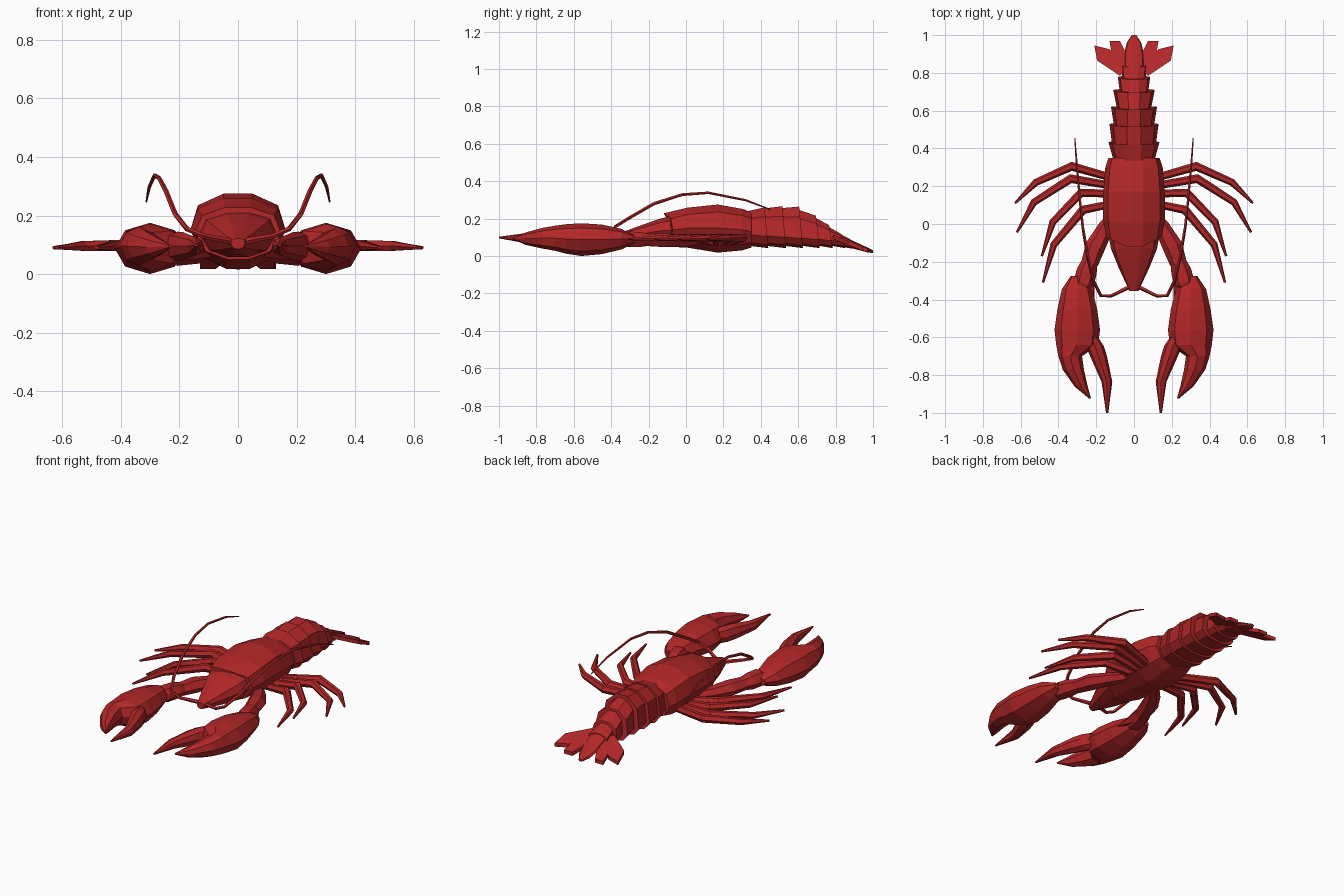
import bpy, bmesh, math
from mathutils import Vector

red = bpy.data.materials.new("shell red")
red.diffuse_color = (0.45, 0.02, 0.021, 1)


def loft(name, rings, mirror=False):
    """Skin equal-length rings of points, cap both ends."""
    bm = bmesh.new()
    vs = [[bm.verts.new(p) for p in r] for r in rings]
    n = len(vs[0])
    for a, b in zip(vs, vs[1:]):
        for i in range(n):
            bm.faces.new((a[i], a[(i + 1) % n], b[(i + 1) % n], b[i]))
    bm.faces.new(vs[0])
    bm.faces.new(vs[-1])
    bmesh.ops.recalc_face_normals(bm, faces=bm.faces)
    me = bpy.data.meshes.new(name)
    bm.to_mesh(me)
    bm.free()
    me.materials.append(red)
    ob = bpy.data.objects.new(name, me)
    bpy.context.collection.objects.link(ob)
    if mirror:
        ob.modifiers.new("mirror", 'MIRROR').use_mirror_merge = False
    return ob


def shell(y, w, zt, zs, zb, v=0, lean=0):
    """Body cross-section; v pushes the centre forward, lean pushes the bottom back."""
    half = [(.3, zt), (.84, zs + .68 * (zt - zs)), (1, zs),
            (.75, zb + .3 * (zs - zb)), (.25, zb)]
    pts = half + [(-x, z) for x, z in reversed(half)]
    return [(x * w, y - v * (1 - abs(x)) + lean * (zt - z) / (zt - zb), z) for x, z in pts]


def oct_ring(y, x0, x1, zt, zb):
    """Octagonal claw cross-section between x0 and x1."""
    return [((x0 + x1) / 2 + (x1 - x0) / 2 * math.cos(i * math.pi / 4), y,
             (zt + zb) / 2 + (zt - zb) / 2 * math.sin(i * math.pi / 4)) for i in range(8)]


def tube(name, path, n=6, flat=1.0):
    """Tapered limb through (x, y, z, radius) points, mirrored."""
    P = [Vector(p[:3]) for p in path]
    rings = []
    for i, p in enumerate(P):
        t = (P[min(i + 1, len(P) - 1)] - P[max(i - 1, 0)]).normalized()
        s = t.cross(Vector((0, 0, 1))).normalized()
        u = s.cross(t)
        r = path[i][3]
        rings.append([p + r * (math.cos(a) * s + flat * math.sin(a) * u)
                      for a in (2 * math.pi * k / n for k in range(n))])
    return loft(name, rings, True)


# carapace and head with pointed snout
loft("carapace", [shell(-.07, .147, .228, .14, .05, .07),
                  shell(.02, .163, .258, .15, .045, .02),
                  shell(.17, .163, .275, .15, .018),
                  shell(.30, .152, .252, .14, .03),
                  shell(.35, .135, .235, .13, .045)])
loft("head", [shell(-.03, .14, .222, .135, .055),
              shell(-.13, .122, .202, .135, .058),
              shell(-.23, .082, .168, .12, .065),
              shell(-.355, .024, .122, .105, .085)])

# overlapping tail segments: y0, y1, w0, w1, top0, top1
segs = [(.31, .42, .105, .135, .235, .26), (.40, .515, .115, .13, .252, .266),
        (.50, .605, .105, .122, .255, .264), (.595, .695, .09, .11, .25, .215),
        (.685, .765, .075, .086, .208, .165), (.755, .83, .062, .07, .16, .118)]
for i, (y0, y1, w0, w1, t0, t1) in enumerate(segs):
    loft(f"tail_segment_{i + 1}", [shell(y0, w0, t0, .115 - .006 * i, .055, 0, .02),
                                   shell(y1, w1, t1, .105 - .006 * i, .042, 0, .02)])

# tail fan
loft("tail_tip", [shell(.82, .055, .12, .085, .05), shell(.9, .053, .078, .06, .038),
                  shell(.96, .038, .05, .038, .022), shell(1.0, .012, .03, .024, .015)])
fans = {"inner_tail_fin": [(.03, .81), (.075, .80), (.12, .91), (.13, .97), (.075, .97), (.045, .91)],
        "outer_tail_fin": [(.04, .81), (.075, .785), (.195, .865), (.21, .945), (.13, .925), (.06, .85)]}
for name, out in fans.items():
    loft(name, [[(x, y, .10 - .4 * (y - .81) + dz) for x, y in out] for dz in (-.018, .004)], True)

# claws: palm with fixed finger, then moving finger
loft("claw_palm", [oct_ring(*r) for r in (
    (-.275, .28, .335, .11, .07), (-.345, .222, .382, .145, .035), (-.45, .195, .405, .168, .01),
    (-.56, .18, .421, .175, .0), (-.64, .19, .412, .17, .012), (-.70, .275, .40, .162, .028),
    (-.77, .265, .378, .15, .04), (-.86, .245, .315, .125, .06), (-.925, .227, .237, .1, .09))], True)
loft("claw_finger", [oct_ring(*r) for r in (
    (-.60, .19, .26, .14, .05), (-.645, .16, .255, .145, .045), (-.70, .143, .232, .143, .048),
    (-.835, .115, .172, .125, .065), (-1.0, .136, .148, .103, .094))], True)

# claw arms
tube("claw_upper_arm", [(.09, .06, .08, .03), (.15, -.02, .08, .042), (.205, -.12, .085, .053),
                        (.235, -.21, .085, .045)], flat=.8)
tube("claw_wrist", [(.225, -.17, .085, .035), (.25, -.25, .088, .054), (.265, -.31, .09, .055),
                    (.29, -.36, .09, .035)], flat=.85)
tube("wrist_spike", [(.235, -.28, .085, .03), (.214, -.39, .085, .004)])

# walking legs: (hip, knee, ankle, tip) in plan
legs = [[(.10, .24), (.33, .305), (.52, .22), (.63, .11)],
        [(.10, .20), (.335, .24), (.53, .115), (.62, -.045)],
        [(.10, .16), (.28, .165), (.43, .01), (.488, -.17)],
        [(.10, .11), (.27, .075), (.425, -.11), (.482, -.31)]]
for i, pts in enumerate(legs):
    path = []
    for k, (r0, r1) in enumerate(((.02, .024), (.024, .019), (.019, .006))):
        a, b = pts[k], pts[k + 1]
        path.append((*a, (.075, .098, .096)[k], r0))
    path.append((*pts[3], .09, .006))
    tube(f"walking_leg_{i + 1}", path)

# long swept-back antennae
tube("antenna", [(.02, -.33, .11, .012), (.12, -.38, .13, .009), (.175, -.38, .155, .009),
                 (.215, -.30, .205, .009), (.245, -.17, .28, .009), (.27, -.02, .328, .008),
                 (.285, .12, .338, .007), (.303, .32, .298, .006), (.313, .455, .247, .003)], 5)
